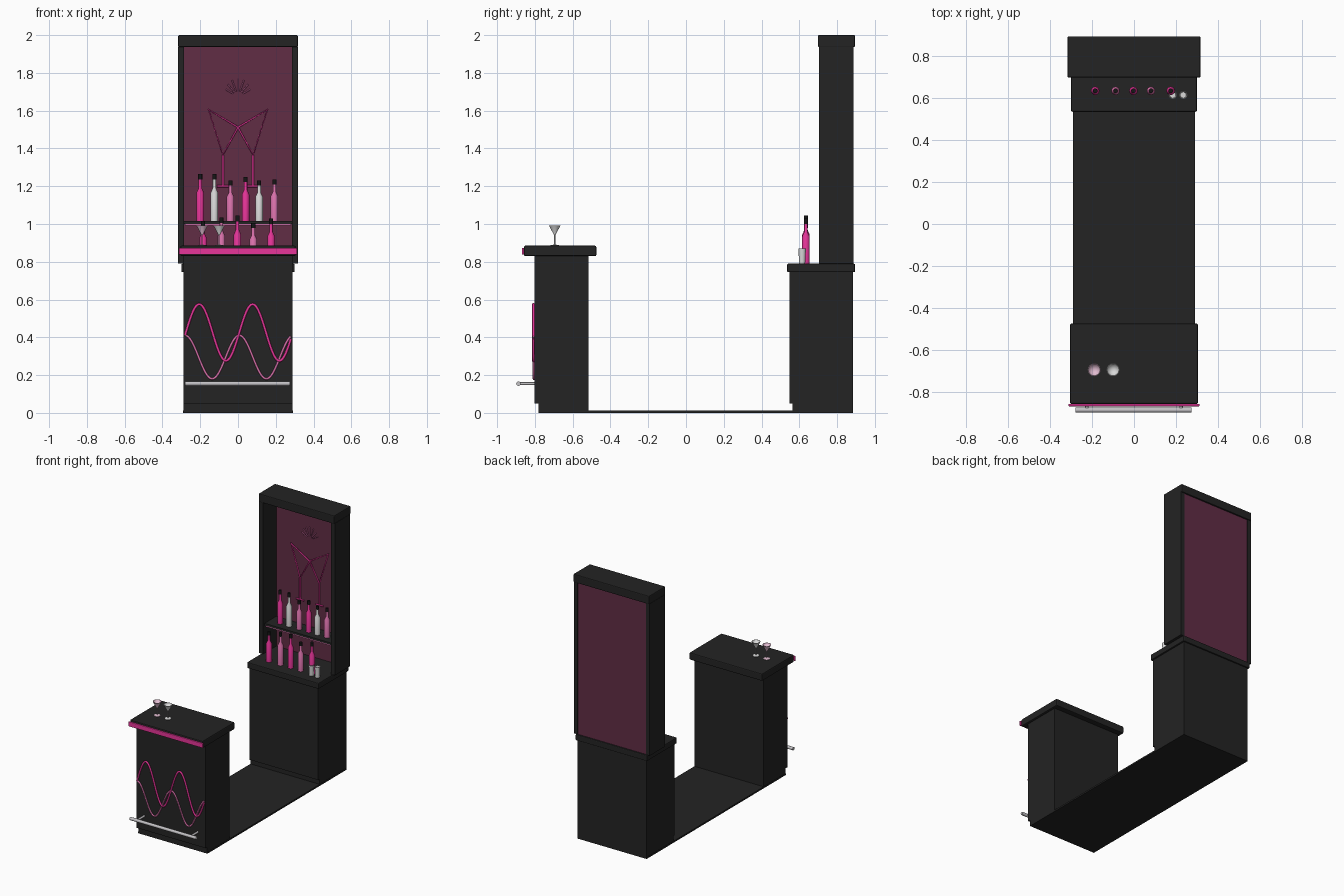
import bpy, bmesh, math
from mathutils import Vector

cube = bpy.data.objects.get("Cube")
if cube:
    bpy.data.objects.remove(cube, do_unlink=True)


def material(name, r, g, b):
    m = bpy.data.materials.new(name)
    m.use_nodes = True
    m.diffuse_color = (r, g, b, 1)
    m.node_tree.nodes["Principled BSDF"].inputs["Base Color"].default_value = (r, g, b, 1)
    return m


BLACK = material("black lacquer", 0.017, 0.017, 0.017)
CAP = material("cap black", 0.008, 0.008, 0.008)
PANEL = material("wine panel", 0.12, 0.026, 0.06)
HOT = material("hot pink", 0.8, 0.035, 0.32)
SOFT = material("soft pink", 0.72, 0.17, 0.42)
PALE = material("pale pink glass", 0.75, 0.5, 0.63)
WHITE = material("white glass", 0.7, 0.7, 0.7)
CHROME = material("chrome", 0.55, 0.54, 0.56)


def finish(name, bm, mats, smooth=False):
    bmesh.ops.recalc_face_normals(bm, faces=bm.faces)
    mesh = bpy.data.meshes.new(name)
    bm.to_mesh(mesh)
    bm.free()
    for m in mats:
        mesh.materials.append(m)
    obj = bpy.data.objects.new(name, mesh)
    bpy.context.collection.objects.link(obj)
    if smooth:
        bpy.ops.object.select_all(action="DESELECT")
        obj.select_set(True)
        bpy.context.view_layer.objects.active = obj
        bpy.ops.object.shade_smooth_by_angle(angle=math.radians(40))
    return obj


def box(name, xs, ys, zs, mat, bevel=0):
    bm = bmesh.new()
    bmesh.ops.create_cube(bm, size=1)
    for v in bm.verts:
        v.co = [(a + b) / 2 + c * (b - a) for (a, b), c in zip((xs, ys, zs), v.co)]
    obj = finish(name, bm, [mat])
    if bevel:
        mod = obj.modifiers.new("Bevel", "BEVEL")
        mod.width = bevel
        mod.segments = 2
    return obj


def lathe(name, profile, loc, mats, cap_from=None, sides=16):
    """Spin (radius, height) points; faces above cap_from take the second material."""
    bm = bmesh.new()
    verts = [bm.verts.new((r, 0, z)) for r, z in profile]
    edges = [bm.edges.new(pair) for pair in zip(verts, verts[1:])]
    bmesh.ops.spin(bm, geom=verts + edges, cent=(0, 0, 0), axis=(0, 0, 1),
                   angle=math.tau, steps=sides)
    bmesh.ops.remove_doubles(bm, verts=bm.verts, dist=0.0001)
    if cap_from:
        for f in bm.faces:
            f.material_index = int(f.calc_center_median().z > cap_from)
    obj = finish(name, bm, mats, True)
    obj.location = loc
    return obj


def tube(name, points, radius, mat, cyclic=False):
    curve = bpy.data.curves.new(name, "CURVE")
    curve.dimensions = "3D"
    curve.bevel_depth = radius
    curve.bevel_resolution = 2
    curve.use_fill_caps = True
    spline = curve.splines.new("POLY")
    spline.points.add(len(points) - 1)
    for p, co in zip(spline.points, points):
        p.co = (*co, 1)
    spline.use_cyclic_u = cyclic
    spline.use_smooth = True
    curve.materials.append(mat)
    obj = bpy.data.objects.new(name, curve)
    bpy.context.collection.objects.link(obj)
    return obj


def bottle(name, x, y, z, h, mat):
    r = 0.02
    profile = [(0, 0), (r, 0), (r, .6 * h), (.45 * r, .7 * h), (.45 * r, .88 * h),
               (.55 * r, .88 * h), (.55 * r, h), (0, h)]
    lathe(name, profile, (x, y, z), [mat, CAP], .87 * h)


# Floor and front counter
W = (-.288, .288)
box("floor", (-.29, .29), (-.78, .885), (0, .012), BLACK)
box("counter_plinth", W, (-.78, -.515), (.01, .05), BLACK)
box("counter_body", W, (-.802, -.515), (.05, .832), BLACK)
box("counter_top", (-.305, .305), (-.858, -.475), (.83, .885), BLACK, .007)
box("counter_light_strip", (-.312, .312), (-.869, -.857), (.838, .873), HOT, .003)

# Wave tubes on the counter front
xs = [-.28 + .56 * i / 64 for i in range(65)]
tube("wave_hot", [(x, -.808, .425 + .15 * math.sin(math.tau * (x + .276) / .283)) for x in xs],
     .007, HOT)
tube("wave_soft", [(x, -.806, .295 + .115 * math.cos(math.tau * (x + .28) / .287)) for x in xs],
     .006, SOFT)

# Foot rail
tube("foot_rail", [(-.28, -.887, .155), (.275, -.887, .155)], .012, CHROME)
for side, x in (("right", -.225), ("left", .225)):
    tube("rail_bracket_" + side, [(x, -.887, .155), (x, -.8, .155)], .008, CHROME)

# Cocktail glasses on the counter
glass = [(0, 0), (.022, 0), (.022, .003), (.003, .006), (.003, .055), (.031, .108),
         (.028, .108), (0, .062)]
lathe("cocktail_glass_right", glass, (-.19, -.695, .885), [PALE])
lathe("cocktail_glass_left", glass, (-.1, -.695, .885), [WHITE])

# Back cabinet
box("cabinet_plinth", W, (.563, .885), (.01, .05), BLACK)
box("cabinet_body", W, (.548, .885), (.05, .75), BLACK)
box("cabinet_top", (-.3, .3), (.535, .895), (.745, .79), BLACK, .006)

# Display frame, panel and shelf
for side, s in (("right", -1), ("left", 1)):
    box("frame_side_" + side, sorted((s * .285, s * .318)), (.705, .888), (.79, 1.94), BLACK)
box("frame_header", (-.317, .317), (.698, .895), (1.937, 2), BLACK, .006)
box("back_panel", (-.285, .285), (.865, .884), (.79, 1.94), PANEL)
box("shelf", (-.285, .285), (.725, .865), (1, 1.015), BLACK)
box("shelf_light", (-.28, .28), (.728, .738), (.991, 1), SOFT)

# Neon glasses and splash on the panel
NY = .857
for side, s in (("right", -1), ("left", 1)):
    bowl = [(s * .155, NY, 1.605), (0, NY, 1.512), (s * .08, NY, 1.365)]
    tube("neon_bowl_" + side, bowl, .007, HOT, True)
    tube("neon_stem_" + side, [(s * .08, NY, 1.365), (s * .08, NY, 1.2)], .006, HOT)
    tube("neon_foot_" + side, [(s * .05, NY, 1.2), (s * .112, NY, 1.2)], .006, HOT)
centre = Vector((0, NY, 1.675))
for i in range(7):
    a = math.radians(30 + 20 * i)
    ray = Vector((math.cos(a), 0, math.sin(a)))
    tube("neon_splash_%d" % (i + 1),
         [centre + ray * .028, centre + ray * (.058 + .036 * math.sin(a))], .0035, SOFT)

# Bottles on the shelf
upper = [(-.2, .25, HOT), (-.125, .25, WHITE), (-.04, .215, SOFT),
         (.04, .235, HOT), (.112, .215, WHITE), (.193, .22, SOFT)]
for i, (x, h, mat) in enumerate(upper):
    bottle("shelf_bottle_%d" % (i + 1), x, .79, 1.015, h, mat)

# Bottles and tumblers on the cabinet top
lower = [(-.185, .225, HOT), (-.088, .245, SOFT), (-.003, .255, HOT),
         (.081, .215, SOFT), (.175, .24, HOT)]
for i, (x, h, mat) in enumerate(lower):
    bottle("cabinet_bottle_%d" % (i + 1), x, .635, .79, h, mat)
tumbler = [(0, 0), (.016, 0), (.02, .08), (.017, .08), (.014, .008), (0, .008)]
for i, x in enumerate((.185, .235)):
    lathe("tumbler_%d" % (i + 1), tumbler, (x, .615, .79), [WHITE])
